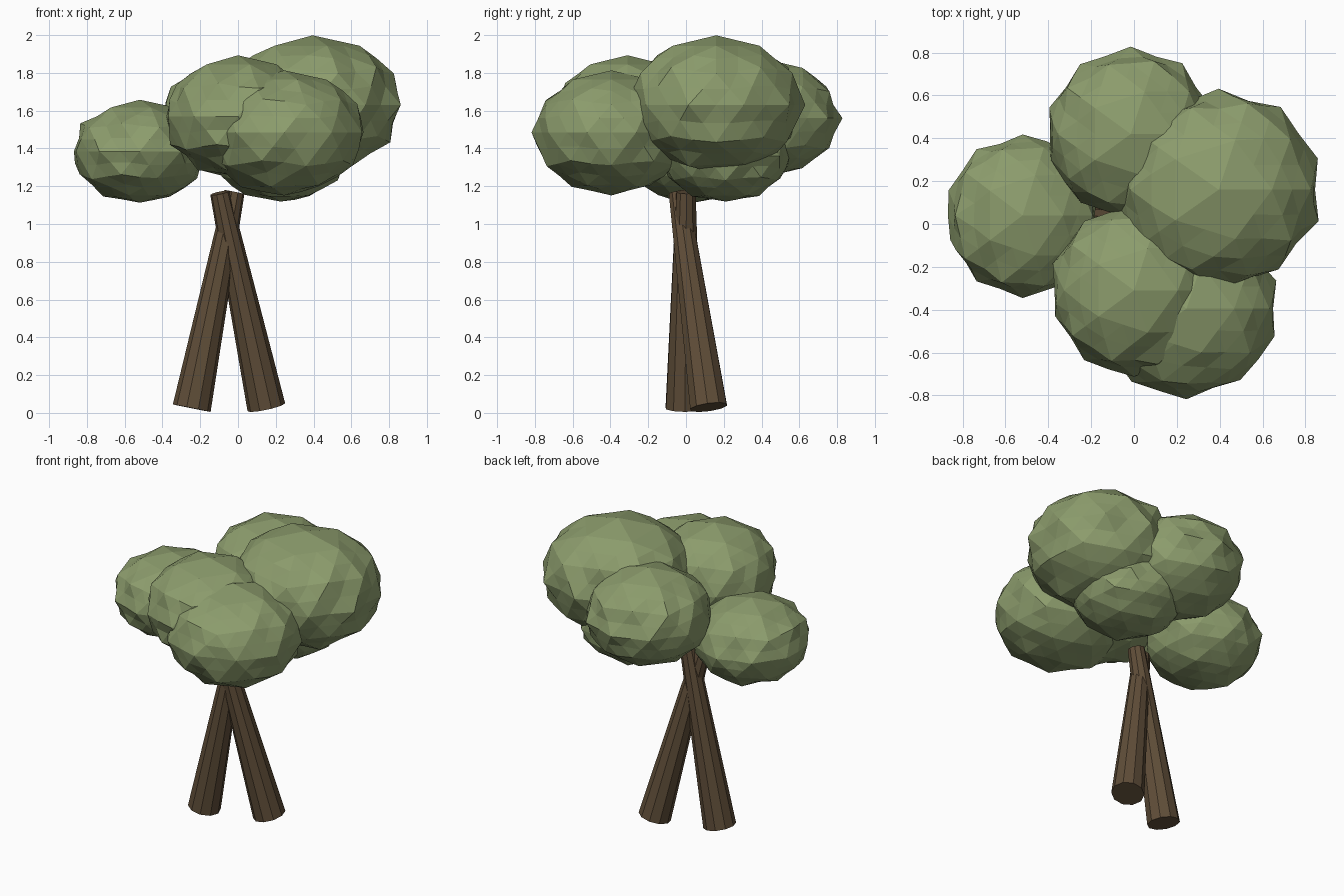
import bpy, bmesh, random
from mathutils import Vector

random.seed(4)
cube = bpy.data.objects.get("Cube")
if cube:
    bpy.data.objects.remove(cube, do_unlink=True)


def make_material(name, rgb):
    mat = bpy.data.materials.new(name)
    mat.use_nodes = True
    mat.diffuse_color = (*rgb, 1)
    bsdf = next(n for n in mat.node_tree.nodes if n.type == 'BSDF_PRINCIPLED')
    bsdf.inputs["Base Color"].default_value = (*rgb, 1)
    bsdf.inputs["Roughness"].default_value = 0.9
    return mat


leaf_green = make_material("leaf green", (0.26, 0.33, 0.15))
bark_brown = make_material("bark brown", (0.115, 0.075, 0.04))


def finish(bm, name, mat):
    mesh = bpy.data.meshes.new(name)
    bm.to_mesh(mesh)
    bm.free()
    mesh.materials.append(mat)
    obj = bpy.data.objects.new(name, mesh)
    bpy.context.collection.objects.link(obj)
    return obj


def foliage(name, centre, size):
    """Ellipsoid of leaves: broad facets on the crown, lumpier lower down."""
    bm = bmesh.new()
    bmesh.ops.create_icosphere(bm, subdivisions=2, radius=1)
    corners = set(bm.verts)
    bmesh.ops.subdivide_edges(bm, edges=bm.edges[:], cuts=1, use_grid_fill=True)
    for v in bm.verts:
        if v in corners:
            lump = random.uniform(0.99, 1.025)
        elif v.co.z > 0.8:
            lump = 1.01
        else:
            lump = random.uniform(0.995, 1.05)
        v.co = Vector(centre) + Vector([c * s * lump for c, s in zip(v.co, size)])
    finish(bm, name, leaf_green)


def trunk(name, base, top, base_radius, top_radius):
    """Tapered ten-sided log running from base to top."""
    base, top = Vector(base), Vector(top)
    axis = top - base
    bm = bmesh.new()
    bmesh.ops.create_cone(bm, cap_ends=True, segments=10, radius1=base_radius,
                          radius2=top_radius, depth=axis.length)
    obj = finish(bm, name, bark_brown)
    obj.location = (base + top) / 2
    obj.rotation_euler = axis.to_track_quat('Z', 'Y').to_euler()


# Crossed trunks
trunk("right_trunk", (-0.245, -0.01, 0.025), (-0.018, 0.0, 1.17), 0.102, 0.053)
trunk("left_trunk", (0.15, 0.12, 0.03), (-0.095, -0.04, 1.165), 0.102, 0.053)

# Leaf clumps
foliage("right_foliage", (-0.52, 0.04, 1.385), (0.355, 0.37, 0.27))
foliage("front_foliage", (0.0, -0.31, 1.57), (0.385, 0.39, 0.32))
foliage("low_front_foliage", (0.245, -0.395, 1.485), (0.42, 0.405, 0.325))
foliage("left_foliage", (0.395, 0.16, 1.63), (0.47, 0.455, 0.365))
foliage("back_foliage", (-0.015, 0.42, 1.56), (0.39, 0.39, 0.31))
foliage("under_foliage", (0.225, 0.21, 1.36), (0.35, 0.34, 0.24))
